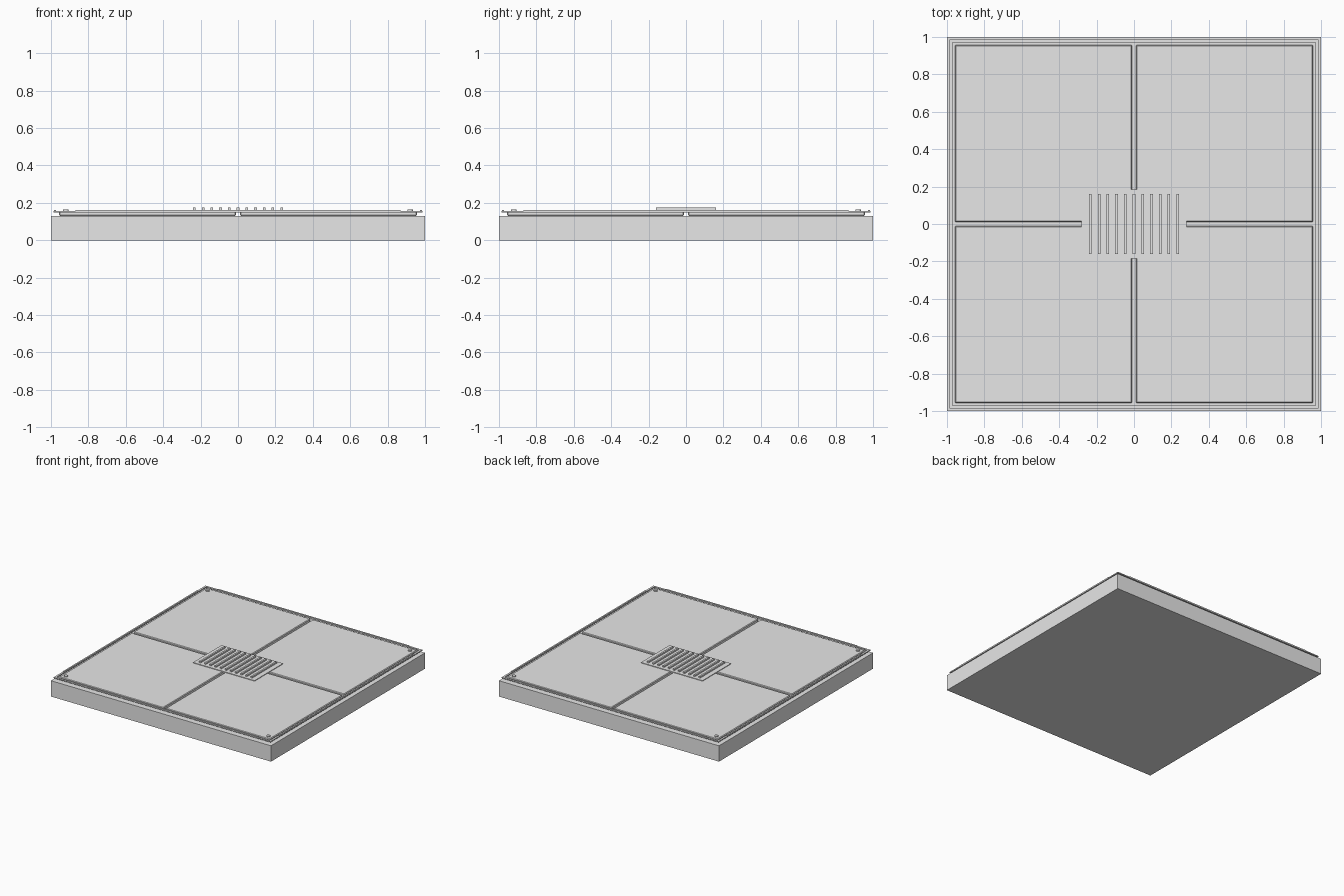
import bpy
import math

if "Cube" in bpy.data.objects:
    bpy.data.objects.remove(bpy.data.objects["Cube"])

grey = bpy.data.materials.new("light grey")
grey.diffuse_color = (0.8, 0.8, 0.8, 1)
grey.use_nodes = True
grey.node_tree.nodes["Principled BSDF"].inputs["Base Color"].default_value = grey.diffuse_color


def box(name, x, y, z, bevel=0.0):
    """Box from (min, max) ranges, with an optional chamfer."""
    ranges = (x, y, z)
    bpy.ops.mesh.primitive_cube_add(size=1, location=[(a + b) / 2 for a, b in ranges])
    ob = bpy.context.object
    ob.name = name
    ob.scale = [b - a for a, b in ranges]
    bpy.ops.object.transform_apply(location=False, rotation=False, scale=True)
    ob.data.materials.append(grey)
    if bevel:
        mod = ob.modifiers.new("chamfer", 'BEVEL')
        mod.width = bevel
        mod.segments = 1
    return ob


# Heavy floor slab
box("base_slab", (-1, 1), (-1, 1), (0, 0.13))

# Four floor panels separated by a cross-shaped seam
for sx in (-1, 1):
    for sy in (-1, 1):
        x = sorted((sx * 0.010, sx * 0.957))
        y = sorted((sy * 0.010, sy * 0.957))
        box("floor_panel", x, y, (0.131, 0.157), 0.005)

# Thin border frame with a shorter raised strip on each side
for s in (-1, 1):
    outer = sorted((s * 0.970, s * 0.986))
    box("border_side", outer, (-0.986, 0.986), (0.149, 0.157))
    box("border_end", (-0.970, 0.970), outer, (0.149, 0.157))
    strip = sorted((s * 0.972, s * 0.984))
    box("raised_strip_side", strip, (-0.87, 0.87), (0.157, 0.162))
    box("raised_strip_end", (-0.87, 0.87), strip, (0.157, 0.162))

# Corner bolts
for sx in (-1, 1):
    for sy in (-1, 1):
        bpy.ops.mesh.primitive_cylinder_add(vertices=12, radius=0.015, depth=0.012,
                                            location=(sx * 0.92, sy * 0.92, 0.158))
        bolt = bpy.context.object
        bolt.name = "corner_bolt"
        bolt.data.materials.append(grey)
        bpy.ops.object.shade_smooth_by_angle(angle=math.radians(35))

# Central vent plate with raised slats
box("vent_plate", (-0.28, 0.28), (-0.185, 0.185), (0.150, 0.162))
for i in range(11):
    cx = (i - 5) * 0.0467
    box("vent_slat", (cx - 0.007, cx + 0.007), (-0.16, 0.16), (0.161, 0.174))
